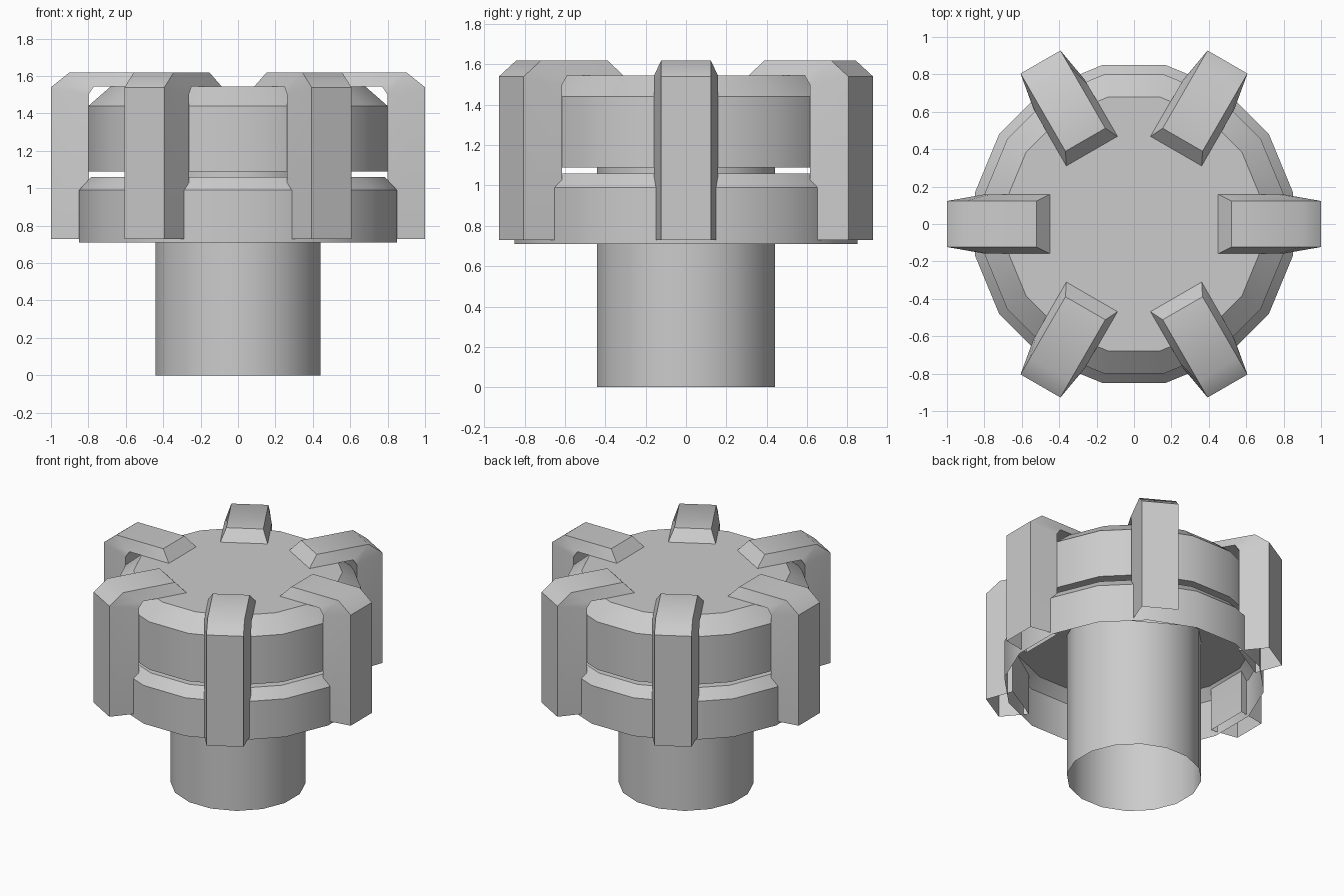
import bpy, bmesh, math
from mathutils import Matrix

cube = bpy.data.objects.get("Cube")
if cube:
    bpy.data.objects.remove(cube)

grey = bpy.data.materials.new("plain_grey")
grey.use_nodes = True
grey.diffuse_color = (0.6, 0.6, 0.6, 1)
grey.node_tree.nodes["Principled BSDF"].inputs["Base Color"].default_value = (0.6, 0.6, 0.6, 1)

SIDES = 16


def finish(name, bm, angle):
    mesh = bpy.data.meshes.new(name)
    bm.to_mesh(mesh)
    bm.free()
    mesh.materials.append(grey)
    obj = bpy.data.objects.new(name, mesh)
    bpy.context.collection.objects.link(obj)
    bpy.ops.object.select_all(action='DESELECT')
    obj.select_set(True)
    bpy.context.view_layer.objects.active = obj
    bpy.ops.object.shade_smooth_by_angle(angle=math.radians(angle))
    return obj


def turned(name, profile, cap_top=True, cap_bottom=False):
    """Stack of 16-sided rings; radii are measured to the flats."""
    bm = bmesh.new()
    rings = []
    for flat, z in profile:
        r = flat / math.cos(math.pi / SIDES)
        rings.append([bm.verts.new((r * math.cos(a), r * math.sin(a), z))
                      for a in (math.tau * (i + 0.5) / SIDES for i in range(SIDES))])
    for low, high in zip(rings, rings[1:]):
        for i in range(SIDES):
            j = (i + 1) % SIDES
            bm.faces.new((low[i], low[j], high[j], high[i]))
    if cap_top:
        bm.faces.new(rings[-1])
    if cap_bottom:
        bm.faces.new(rings[0][::-1])
    return finish(name, bm, 30)


# Hollow post, open skirt below, closed drum above
turned("post", [(0.44, 0), (0.44, 1.2)], cap_top=False)
turned("lower_skirt", [(0.85, 0.71), (0.85, 0.99), (0.785, 1.06)])
turned("upper_drum", [(0.8, 1.09), (0.8, 1.44), (0.68, 1.545)], cap_bottom=True)

# Fin: narrow outer outline flaring to a wider root outline (radius, height)
OUTER = [(1.0, 0.73), (1.0, 1.54), (0.9, 1.62), (0.52, 1.62)]
ROOT = [(0.8, 0.73), (0.8, 1.5), (0.77, 1.545), (0.45, 1.545)]


def fin(name, angle):
    bm = bmesh.new()
    strips = [[bm.verts.new((r, half, z)) for r, z in outline]
              for outline, half in ((ROOT, -0.158), (OUTER, -0.123), (OUTER, 0.123), (ROOT, 0.158))]
    for a, b in zip(strips, strips[1:]):
        for i in range(len(OUTER) - 1):
            bm.faces.new((a[i], b[i], b[i + 1], a[i + 1]))
    # inner slope and back face, with the underside left open
    bm.faces.new([s[-1] for s in strips])
    for i in range(len(ROOT) - 1):
        bm.faces.new((strips[0][i], strips[0][i + 1], strips[3][i + 1], strips[3][i]))
    bmesh.ops.recalc_face_normals(bm, faces=bm.faces)
    bmesh.ops.rotate(bm, verts=bm.verts, matrix=Matrix.Rotation(angle, 3, 'Z'))
    finish(name, bm, 45)


for k in range(6):
    fin(f"fin_{k + 1}", k * math.tau / 6)
